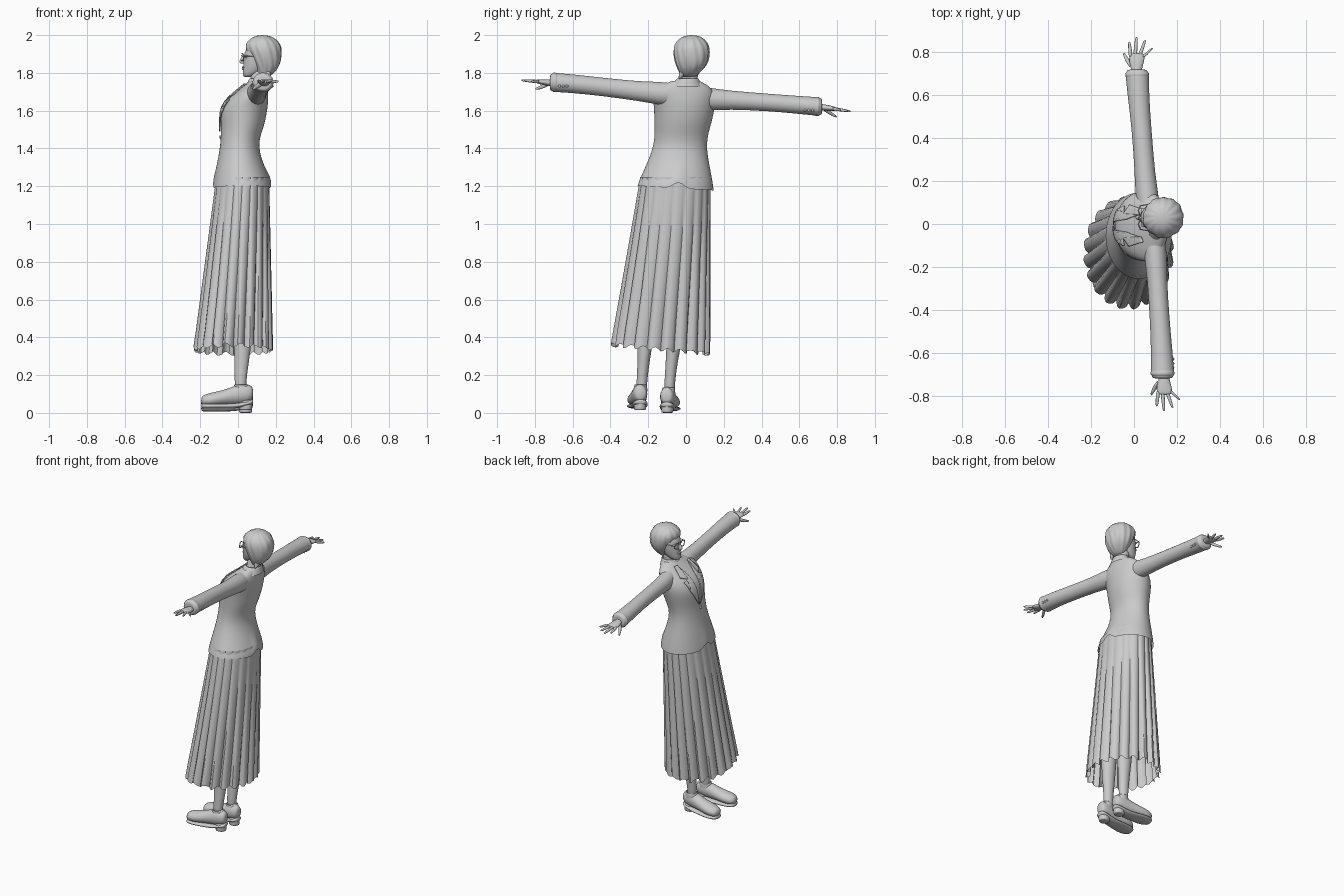
import bpy, bmesh, math
from mathutils import Vector

if "Cube" in bpy.data.objects:
    bpy.data.objects.remove(bpy.data.objects["Cube"])

grey = bpy.data.materials.new("plain_grey")
grey.use_nodes = True
COL = (0.6, 0.6, 0.6, 1)
grey.diffuse_color = COL
grey.node_tree.nodes["Principled BSDF"].inputs["Base Color"].default_value = COL


def finish(name, bm, subsurf=0, angle=None):
    """Turn a bmesh into a shaded, coloured object."""
    bmesh.ops.recalc_face_normals(bm, faces=bm.faces)
    me = bpy.data.meshes.new(name)
    bm.to_mesh(me)
    bm.free()
    me.materials.append(grey)
    ob = bpy.data.objects.new(name, me)
    bpy.context.collection.objects.link(ob)
    me.polygons.foreach_set("use_smooth", [True] * len(me.polygons))
    if angle:
        bpy.ops.object.select_all(action='DESELECT')
        ob.select_set(True)
        bpy.context.view_layer.objects.active = ob
        bpy.ops.object.shade_smooth_by_angle(angle=angle)
    if subsurf:
        mod = ob.modifiers.new("smooth", 'SUBSURF')
        mod.levels = mod.render_levels = subsurf
    return ob


def loft(name, rings, axes=(0, 1), n=16, subsurf=1, caps=True, wave=None, edit=None, angle=None):
    """Skin elliptical rings (x, y, z, radius_a, radius_b) lying in the given axes."""
    bm = bmesh.new()
    loops = []
    for r, (x, y, z, ra, rb) in enumerate(rings):
        loop = []
        for i in range(n):
            a = 2 * math.pi * i / n
            k = wave(a, r) if wave else 1.01
            p = Vector((x, y, z))
            p[axes[0]] += ra * k * math.cos(a)
            p[axes[1]] += rb * k * math.sin(a)
            loop.append(bm.verts.new(edit(p, r) if edit else p))
        loops.append(loop)
    for lo, hi in zip(loops, loops[1:]):
        for i in range(n):
            j = (i + 1) % n
            bm.faces.new((lo[i], lo[j], hi[j], hi[i]))
    if caps:
        bm.faces.new(loops[0])
        bm.faces.new(loops[-1])
    return finish(name, bm, subsurf, angle)


def ball(name, loc, size):
    bm = bmesh.new()
    bmesh.ops.create_uvsphere(bm, u_segments=16, v_segments=10, radius=1)
    bmesh.ops.scale(bm, vec=size, verts=bm.verts)
    ob = finish(name, bm)
    ob.location = loc
    return ob


def wire(name, pts, radius, cyclic=False):
    cu = bpy.data.curves.new(name, 'CURVE')
    cu.dimensions = '3D'
    cu.bevel_depth = radius
    sp = cu.splines.new('POLY')
    sp.points.add(len(pts) - 1)
    for q, p in zip(sp.points, pts):
        q.co = (*p, 1)
    sp.use_cyclic_u = cyclic
    cu.materials.append(grey)
    ob = bpy.data.objects.new(name, cu)
    bpy.context.collection.objects.link(ob)


# Jacket body, with vents at the middle of the hem
def hem_vent(p, r):
    if r < 2:
        p.z -= 0.06 * (p.y + 0.055) * (r == 0)
        if abs(p.y + 0.04) < 0.022:
            p.z += 0.03
    return p


jacket = loft("jacket", [
    (.022, -.055, 1.19, .153, .2), (.022, -.055, 1.22, .15, .195),
    (.013, -.045, 1.3, .127, .17), (.007, -.035, 1.38, .105, .145),
    (.01, -.028, 1.45, .1, .137), (.025, -.018, 1.52, .113, .147),
    (.03, -.01, 1.59, .122, .157), (.045, -.008, 1.65, .115, .163),
    (.075, -.015, 1.7, .083, .165), (.095, -.01, 1.735, .06, .125),
    (.105, 0, 1.758, .045, .07)], n=40, edit=hem_vent, caps=False)


# Pleated skirt: sharp-sided folds deepen towards a tilted, scalloped hem
PLEATS = 20
ROWS = [(1.25, 0), (1.1, .2), (.9, .45), (.65, .75), (.42, 1), (.365, 1), (.335, .95)]


def pleat(a, r):
    t = (a * PLEATS / (2 * math.pi) + 0.01) % 1
    saw = (0, .75, 1, .95, .8, .55)[int(t * 6) % 6]
    return 1.01 - (0.02 + 0.1 * ROWS[r][1]) * (1 - saw)


def tilt_hem(p, r):
    t = (math.atan2(p.y + .13, p.x + .025) * PLEATS / (2 * math.pi)) % 1
    p.z -= (ROWS[r][1] ** 2) * (0.1 * (p.y + .13) + 0.012 * math.cos(2 * math.pi * t) * (r > 4))
    return p


def skirt_ring(z):
    t = (1.2 - z) / .865
    return (.022 - .047 * t, -.06 - .075 * t, z, .143 + .067 * t, .19 + .072 * t)


loft("skirt", [skirt_ring(z) for z, _ in ROWS], n=PLEATS * 6, subsurf=0, caps=False,
     wave=pleat, edit=tilt_hem, angle=math.radians(40))

# Sleeves, cuffs and hands
ARMS = {
    "left": (-1, .12, .14, 1.745, [(.095, -.07, 1.685, .05, .06), (.1, -.15, 1.693, .055, .062),
             (.107, -.24, 1.702, .046, .052), (.12, -.45, 1.727, .046, .049),
             (.13, -.6, 1.743, .051, .05), (.133, -.7, 1.75, .055, .051)]),
    "right": (1, -.12, .012, 1.62, [(.07, .06, 1.67, .05, .06), (.06, .14, 1.66, .055, .06),
              (.052, .22, 1.657, .048, .05), (.035, .45, 1.643, .046, .046),
              (.02, .6, 1.63, .051, .048), (.015, .7, 1.622, .055, .05)])}
FINGERS = [("index", -.027, -.034, .145), ("middle", -.008, 0, .167),
           ("ring", .011, .04, .152), ("little", .027, .073, .115)]

for side, (s, rise, hx, hz, rings) in ARMS.items():
    loft(side + "_sleeve", rings, (0, 2), caps=False)
    ex, ey, ez, ra, rb = rings[-1]
    loft(side + "_cuff", [(ex, ey + s * d, ez, ra * k, rb * k) for d, k in
         ((-.03, .98), (-.005, 1.03), (.004, 1.03), (.006, .9), (.018, .88), (.02, .6))], (0, 2))
    for i in range(3):
        ball(side + "_cuff_button", (ex + .048, ey - s * (.03 + .02 * i), ez - .02), (.007, .007, .007))

    def at(x, d, z=0):
        return (hx + x, s * (.705 + d), hz + rise * d + z)

    loft(side + "_palm", [(*at(x, d), a, b) for x, d, a, b in
         ((0, -.02, .024, .02), (0, .02, .025, .017), (0, .05, .036, .016),
          (.002, .08, .038, .012), (.002, .092, .03, .008))], (0, 2), n=12)
    for name, x0, x1, length in FINGERS:
        start = .07
        loft(f"{side}_{name}_finger", [
            (*at(x0 + (x1 - x0) * t, start + (length - start) * t, -.004 * t), r, r)
            for t, r in ((0, .01), (.35, .0095), (.7, .008), (.95, .006), (1, .003))], (0, 2), n=8)
    loft(side + "_thumb", [(*at(x, d, z), r, r) for x, d, z, r in
         ((-.015, .02, -.003, .014), (-.035, .045, -.018, .013),
          (-.05, .07, -.032, .01), (-.06, .095, -.042, .006))], (0, 2), n=8)

# Legs and heeled shoes
SHOE = [(.08, .09, .02, .025), (.07, .09, .035, .045), (.03, .087, .041, .055),
        (-.02, .08, .041, .05), (-.07, .068, .046, .04), (-.13, .058, .053, .038),
        (-.175, .053, .046, .032), (-.197, .05, .025, .02)]
for side, top_y, ankle_y, shoe_y, lift, yaw in (("left", -.19, -.235, -.247, .014, .1),
                                               ("right", -.025, -.087, -.095, 0, -.1)):
    mid = (top_y + ankle_y) / 2
    loft(side + "_leg", [(.015, ankle_y, .09, .03, .028), (.012, ankle_y, .16, .03, .028),
         (.02, ankle_y + .012, .28, .039, .032), (.028, mid, .42, .052, .045),
         (.02, mid, .6, .05, .048), (.02, top_y, .9, .07, .068)])
    parts = [
        loft(side + "_shoe", [(x, 0, z, w, h) for x, z, w, h in SHOE], (1, 2)),
        loft(side + "_sole", [(x, 0, .022 + max(0, x) * .3, w * 1.06, .014)
                              for x, z, w, h in SHOE], (1, 2)),
        loft(side + "_heel", [(.04, 0, z, r, r * .9) for z, r in
             ((0, .032), (.003, .036), (.03, .036), (.06, .04))]),
        loft(side + "_shoe_collar", [(.02, .005, z, a, b) for z, a, b in
             ((.1, .045, .036), (.13, .042, .035), (.138, .038, .033), (.13, .03, .027))], caps=False)]
    for ob in parts:
        ob.location = (0, shoe_y, lift)
        ob.rotation_euler.z = yaw

# Neck, head and face
HY = .03
loft("neck", [(.105, .005, 1.7, .05, .055), (.11, .015, 1.76, .043, .043), (.115, HY, 1.84, .045, .045)])
loft("head", [(.05, HY, 1.777, .018, .02), (.066, HY, 1.787, .042, .036), (.09, HY, 1.82, .064, .054),
              (.1, HY, 1.86, .072, .064), (.106, HY, 1.91, .075, .07), (.115, HY, 1.95, .06, .06)])
loft("nose", [(.03, HY, 1.848, .012, .012), (.02, HY, 1.855, .018, .013), (.024, HY, 1.87, .014, .009),
              (.032, HY, 1.893, .008, .007)], n=10)
ball("upper_lip", (.028, HY, 1.829), (.008, .02, .005))
ball("lower_lip", (.03, HY, 1.821), (.008, .016, .006))

# Glasses and eyes
for s, side in ((-1, "left"), (1, "right")):
    cy = HY + s * .031
    ball(side + "_eye", (.044, cy, 1.886), (.012, .013, .008))
    rim = [(.02 + .01 * abs(math.cos(a)), cy + .024 * math.cos(a), 1.884 + .019 * math.sin(a))
           for a in (i * math.pi / 10 for i in range(20))]
    wire(side + "_glasses_rim", rim, .003, True)
    wire(side + "_glasses_arm", [(.03, cy + s * .024, 1.89), (.13, HY + s * .073, 1.89)], .0025)
wire("glasses_bridge", [(.03, HY - .008, 1.888), (.02, HY, 1.891), (.03, HY + .008, 1.888)], .003)


# Swept hair with twisting strands
def strands(a, r):
    return 1 + .03 * math.cos(13 * a + 1.1 * r) + .015 * math.cos(5 * a - r)


loft("hair", [(.135, .012, 1.775, .025, .035), (.145, .018, 1.8, .046, .052), (.15, .025, 1.825, .063, .072),
              (.148, HY, 1.86, .08, .089), (.14, HY, 1.91, .093, .097), (.131, HY, 1.95, .096, .092),
              (.13, HY, 1.982, .067, .066), (.13, HY, 2, .03, .03)], n=78, wave=strands)
loft("nape_lock", [(.15, -.005, 1.83, .03, .03), (.16, -.02, 1.795, .018, .018),
                   (.155, -.035, 1.765, .005, .006)], n=10)

# Collar and lapels laid over the jacket front
loft("collar", [(.108, .002, 1.725, .066, .086), (.11, .005, 1.75, .058, .069), (.113, .01, 1.775, .051, .056),
                (.113, .01, 1.765, .046, .05)], n=24, caps=False)


def plate(name, outline, off):
    """Flat outline in (y, z) projected onto the jacket front."""
    bm = bmesh.new()
    bm.faces.new([bm.verts.new((-.3, y, z)) for y, z in outline])
    bmesh.ops.triangulate(bm, faces=bm.faces)
    bmesh.ops.subdivide_edges(bm, edges=bm.edges, cuts=7, use_grid_fill=True)
    ob = finish(name, bm)
    wrap = ob.modifiers.new("lay", 'SHRINKWRAP')
    wrap.target, wrap.offset = jacket, off
    wrap.wrap_method, wrap.wrap_mode = 'PROJECT', 'ABOVE_SURFACE'
    wrap.use_project_x, wrap.use_negative_direction, wrap.use_positive_direction = True, False, True
    thick = ob.modifiers.new("thick", 'SOLIDIFY')
    thick.thickness, thick.offset = .006, 0


for s, side in ((-1, "left"), (1, "right")):
    def across(pts):
        return [(-.008 + s * y, z) for y, z in pts]
    plate(side + "_lapel", across([(.003, 1.49), (.07, 1.6), (.09, 1.655), (.066, 1.66), (.05, 1.725), (.03, 1.68)]), .007)
    plate(side + "_collar_flap", across([(.055, 1.665), (.095, 1.68), (.075, 1.735), (.05, 1.735)]), .009)
for z in (1.46, 1.39):
    ball("jacket_button", (-.093, -.03, z), (.006, .01, .01))
